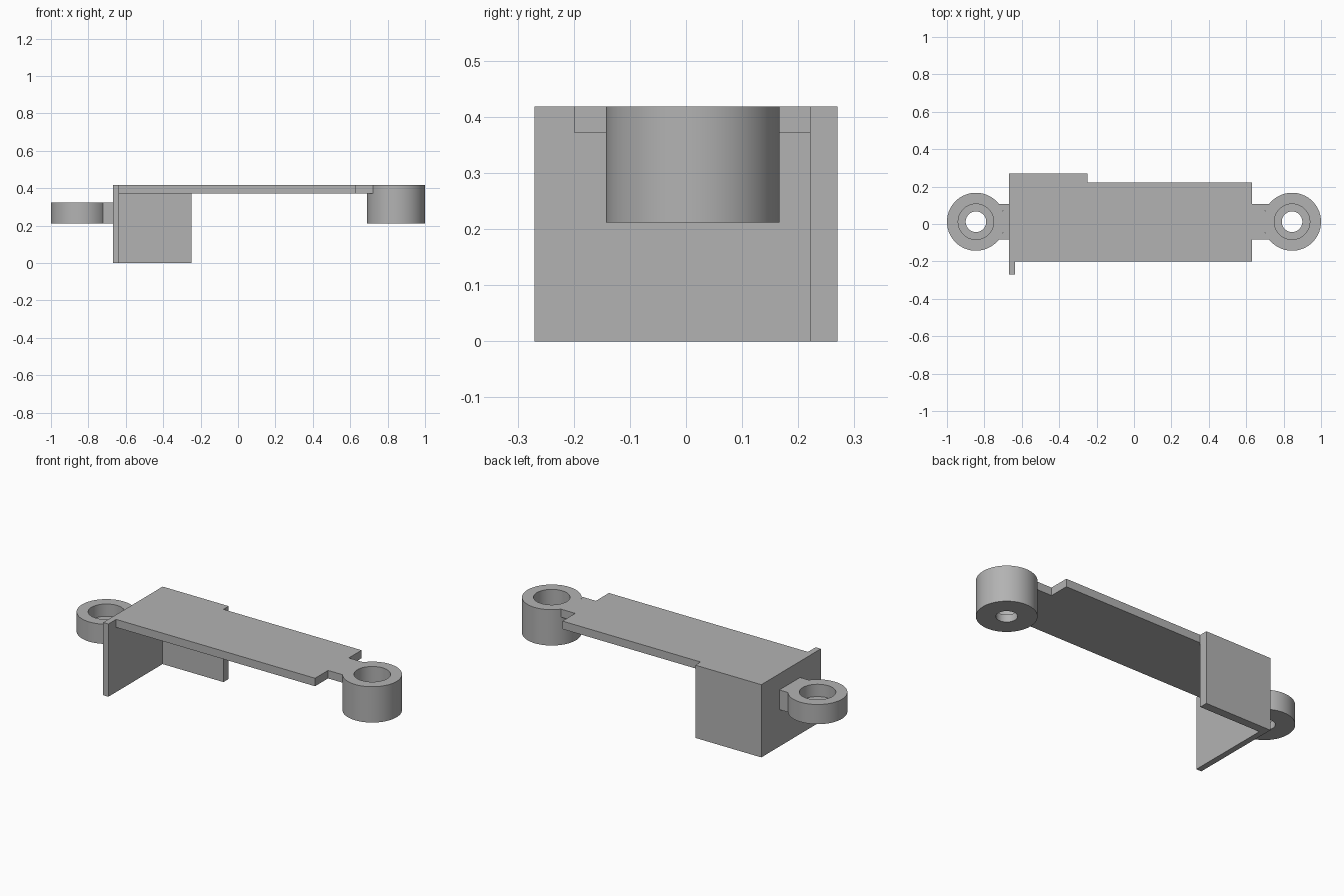
import bpy, bmesh, math
from mathutils import Matrix

if "Cube" in bpy.data.objects:
    bpy.data.objects.remove(bpy.data.objects["Cube"])

TOP, UNDER = 0.418, 0.372        # plate top and underside
BOSS_Z = 0.212                   # underside of both bosses
BOSS_X, BOSS_Y, BOSS_R = 0.845, 0.012, 0.155
NECK_HALF = 0.094

grey = bpy.data.materials.new("plain grey")
grey.use_nodes = True
colour = (0.45, 0.45, 0.45, 1)
grey.diffuse_color = colour
grey.node_tree.nodes["Principled BSDF"].inputs["Base Color"].default_value = colour


def finish(name, bm):
    bmesh.ops.recalc_face_normals(bm, faces=bm.faces)
    mesh = bpy.data.meshes.new(name)
    bm.to_mesh(mesh)
    bm.free()
    mesh.materials.append(grey)
    obj = bpy.data.objects.new(name, mesh)
    bpy.context.collection.objects.link(obj)
    return obj


def slab(name, outline, z0, z1):
    """Extrude a flat outline upwards."""
    bm = bmesh.new()
    face = bm.faces.new([bm.verts.new((x, y, z0)) for x, y in outline])
    new = bmesh.ops.extrude_face_region(bm, geom=[face])["geom"]
    verts = [v for v in new if isinstance(v, bmesh.types.BMVert)]
    bmesh.ops.translate(bm, verts=verts, vec=(0, 0, z1 - z0))
    return finish(name, bm)


def boss(name, x, top):
    """Turn a counterbored ring about a vertical axis."""
    floor = BOSS_Z + 0.042
    profile = [(0.055, BOSS_Z), (BOSS_R, BOSS_Z), (BOSS_R, top),
               (0.095, top), (0.095, floor), (0.055, floor)]
    bm = bmesh.new()
    verts = [bm.verts.new((r, 0, z)) for r, z in profile]
    edges = [bm.edges.new((a, b)) for a, b in zip(verts, verts[1:] + verts[:1])]
    bmesh.ops.spin(bm, geom=verts + edges, cent=(0, 0, 0), axis=(0, 0, 1),
                   angle=math.tau, steps=72, use_merge=True)
    bmesh.ops.remove_doubles(bm, verts=bm.verts, dist=0.0001)
    bmesh.ops.transform(bm, matrix=Matrix.Translation((x, BOSS_Y, 0)), verts=bm.verts)
    obj = finish(name, bm)
    bpy.ops.object.select_all(action="DESELECT")
    obj.select_set(True)
    bpy.context.view_layer.objects.active = obj
    bpy.ops.object.shade_smooth_by_angle(angle=math.radians(30))


def neck_end(side):
    """Concave arc that fits against the boss, from front to back."""
    half = math.asin(NECK_HALF / BOSS_R)
    angles = [half * (i / 8 - 1) for i in range(17)]
    return [(side * (BOSS_X - BOSS_R * math.cos(a)), BOSS_Y + BOSS_R * math.sin(a))
            for a in angles]


# Top plate with its narrow neck
front, back = BOSS_Y - NECK_HALF, BOSS_Y + NECK_HALF
slab("top_plate",
     [(-0.635, -0.2), (0.63, -0.2), (0.63, front)] + neck_end(1) +
     [(0.63, back), (0.63, 0.222), (-0.635, 0.222)], UNDER, TOP)

# Corner wall: side wall and back wall in one L shape
slab("corner_wall",
     [(-0.668, -0.27), (-0.635, -0.27), (-0.635, 0.222), (-0.248, 0.222),
      (-0.248, 0.27), (-0.668, 0.27)], 0, TOP)

# Low neck outside the side wall
slab("low_neck", [(-0.668, front)] + neck_end(-1) + [(-0.668, back)], BOSS_Z, 0.325)

# Screw bosses
boss("tall_boss", BOSS_X, TOP)
boss("low_boss", -BOSS_X, 0.325)
